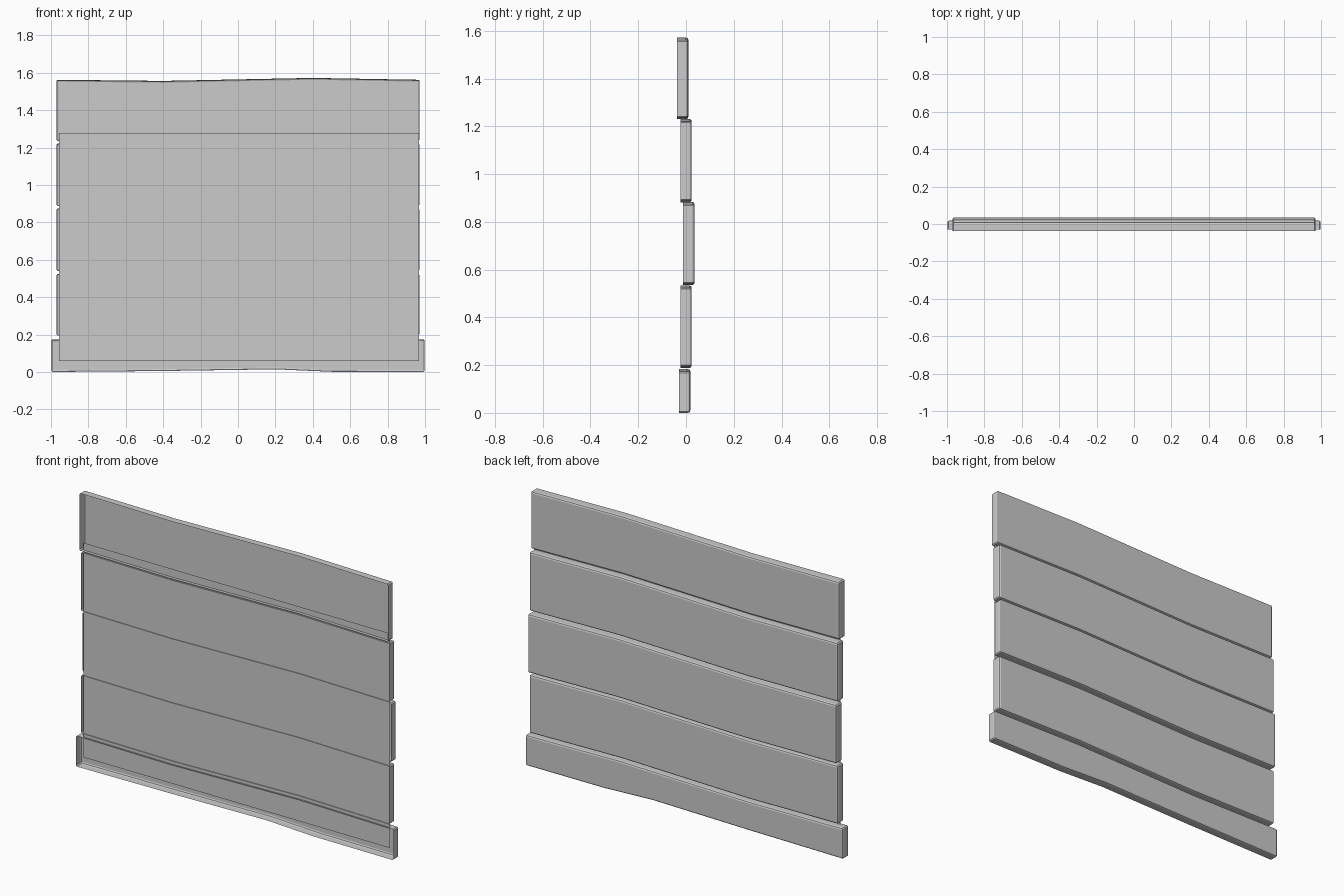
import bpy, bmesh

if "Cube" in bpy.data.objects:
    bpy.data.objects.remove(bpy.data.objects["Cube"])

WAVE = [(-0.4, -0.006), (0.4, 0.010)]        # bend of the long plank edges
BUMP = [(-0.4, 0.005), (0.2, 0.014), (0.5, 0.001)]  # worn bottom edge


def make_object(name, bm):
    mesh = bpy.data.meshes.new(name)
    bm.to_mesh(mesh)
    bm.free()
    obj = bpy.data.objects.new(name, mesh)
    bpy.context.collection.objects.link(obj)
    return obj


def outline(hw, z0, z1, low, high, c=0.006):
    """Plank outline with clipped corners and bent long edges.
    Each point is (x, z, inward x, inward z)."""
    pts = [(-hw, z0 + c, 1, 0.4), (-hw + c, z0, 0.4, 1)]
    pts += [(x, z0 + d, 0, 1) for x, d in low]
    pts += [(hw - c, z0, -0.4, 1), (hw, z0 + c, -1, 0.4)]
    pts += [(hw, z1 - c, -1, -0.4), (hw - c, z1, -0.4, -1)]
    pts += [(x, z1 + d, 0, -1) for x, d in reversed(high)]
    pts += [(-hw + c, z1, 0.4, -1), (-hw, z1 - c, 1, -0.4)]
    return pts


def plank(name, hw, z0, z1, y0, low=WAVE, depth=0.048):
    """Shell open to the front, with a bevelled rim on the back."""
    y1 = y0 + depth
    pts = outline(hw, z0, z1, low, WAVE)
    bm = bmesh.new()
    rings = []
    for y, inset in ((y0, 0), (y1 - 0.010, 0), (y1 - 0.003, 0.003), (y1, 0.010)):
        rings.append([bm.verts.new((x + ix * inset, y, z + iz * inset))
                      for x, z, ix, iz in pts])
    n = len(pts)
    for a, b in zip(rings, rings[1:]):
        for i in range(n):
            j = (i + 1) % n
            bm.faces.new((a[i], a[j], b[j], b[i]))
    bm.faces.new(rings[-1][::-1])
    # make the back face point to +y and the rim point outward
    bm.normal_update()
    bm.faces.ensure_lookup_table()
    if bm.faces[-1].normal.y < 0:
        bm.faces[-1].normal_flip()
    for f in list(bm.faces)[:-1]:
        c = f.calc_center_median()
        mid = (z0 + z1) / 2
        out = f.normal.x * c.x * 0.1 + f.normal.z * (c.z - mid)
        if out < 0:
            f.normal_flip()
    return make_object(name, bm)


# Stacked planks, each set at a slightly different depth
plank("top_plank", 0.970, 1.236, 1.562, -0.038)
plank("upper_plank", 0.970, 0.888, 1.221, -0.024)
plank("middle_plank", 0.970, 0.541, 0.874, -0.012)
plank("lower_plank", 0.970, 0.194, 0.524, -0.024)
plank("bottom_plank", 0.998, 0.000, 0.174, -0.030, low=BUMP)

# Thin sheet closing the front of the planks
bm = bmesh.new()
bm.faces.new([bm.verts.new((x, -0.020, z)) for x, z in
              ((-0.957, 0.058), (0.969, 0.058), (0.969, 1.277), (-0.957, 1.277))])
make_object("front_sheet", bm)
